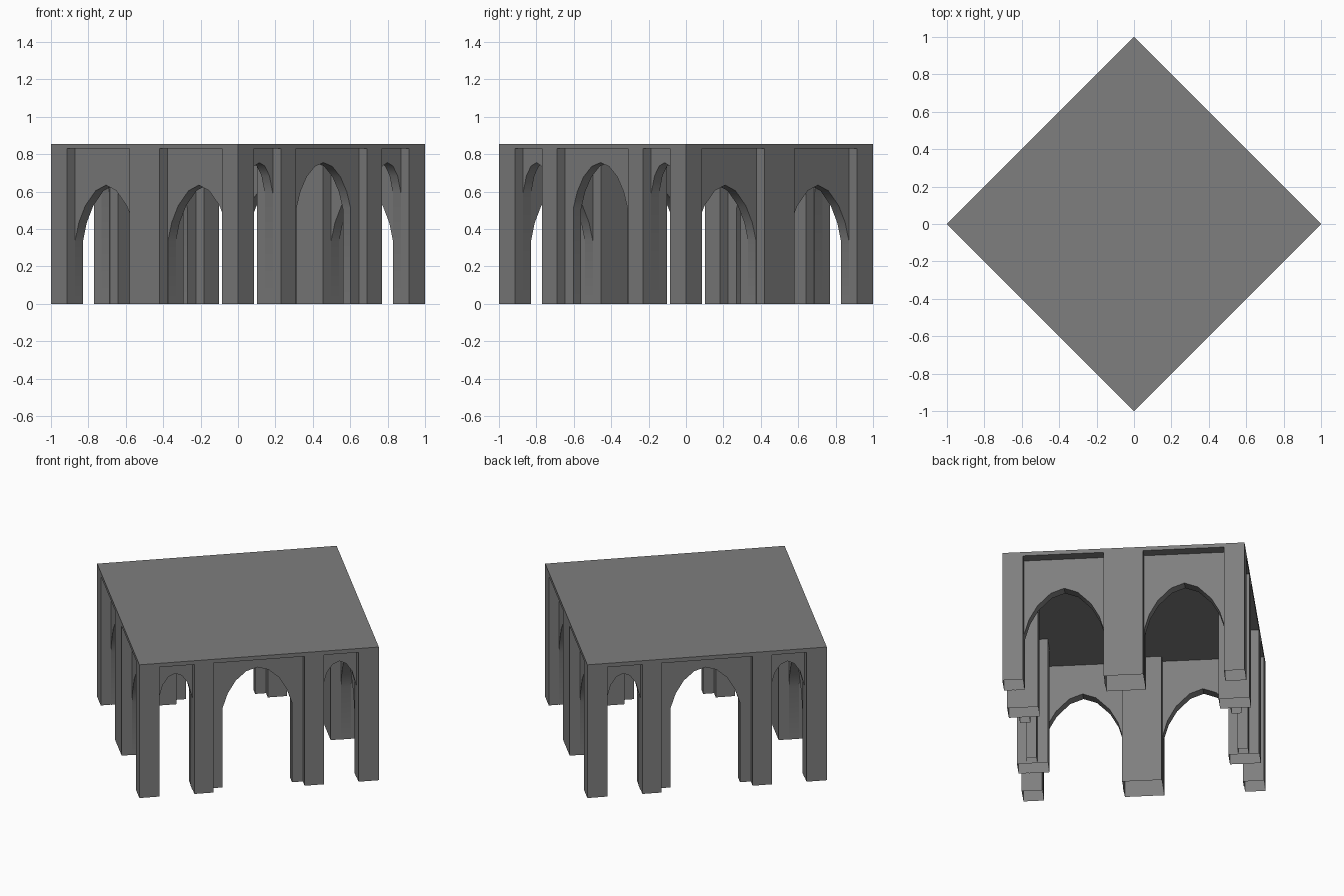
import bpy, bmesh
from math import radians
from mathutils import Matrix

if "Cube" in bpy.data.objects:
    bpy.data.objects.remove(bpy.data.objects["Cube"])

H = 2 ** 0.5 / 2      # half the side of the square plan
TOP = 0.83            # underside of roof slab
ROOF = 0.855

stone = bpy.data.materials.new("dark_stone")
stone.diffuse_color = (0.21, 0.21, 0.21, 1)
stone.use_nodes = True
stone.node_tree.nodes["Principled BSDF"].inputs["Base Color"].default_value = stone.diffuse_color


def prism(name, outline, d0, d1, angle):
    """Extrude a (u, z) facade outline from depth d0 to d1; open where it meets the floor."""
    bm = bmesh.new()
    front = [bm.verts.new((u, -H + d0, z)) for u, z in outline]
    back = [bm.verts.new((u, -H + d1, z)) for u, z in outline]
    bm.faces.new(front)
    bm.faces.new(back[::-1])
    n = len(outline)
    for i in range(n):
        j = (i + 1) % n
        bm.faces.new((front[i], back[i], back[j], front[j]))
    bmesh.ops.recalc_face_normals(bm, faces=bm.faces)
    floor = [f for f in bm.faces if all(v.co.z < 0.001 for v in f.verts)]
    bmesh.ops.delete(bm, geom=floor, context='FACES_ONLY')
    for f in bm.faces:
        f.smooth = True
    bm.transform(Matrix.Rotation(radians(angle), 4, 'Z'))
    me = bpy.data.meshes.new(name)
    bm.to_mesh(me)
    bm.free()
    me.set_sharp_from_angle(angle=radians(33))
    me.materials.append(stone)
    ob = bpy.data.objects.new(name, me)
    bpy.context.collection.objects.link(ob)
    return ob


def rect(u0, u1, z0, z1):
    return [(u0, z0), (u1, z0), (u1, z1), (u0, z1)]


def arch_panel(name, u0, u1, half_arch, angle):
    """Recessed wall with a pointed arch whose jambs run down to the floor."""
    c, hw = (u0 + u1) / 2, half_arch[-1][0]
    curve = [(c - x, z) for x, z in half_arch[::-1]]
    curve += [(c + x, z) for x, z in half_arch[1:]]
    outline = [(u0, 0), (c - hw, 0)] + curve + [(c + hw, 0), (u1, 0)]
    prism(name, outline + [(u1, TOP), (u0, TOP)], 0.06, 0.12, angle)


# Half-arch profiles, apex to springing: (offset from centre, height)
LOW = [(0, .635), (.078, .605), (.156, .525), (.205, .435), (.234, .335)]
WIDE = [(0, .755), (.065, .735), (.127, .68), (.175, .60), (.205, .51)]
SLIM = [(0, .755), (.040, .737), (.075, .685), (.1006, .59)]

# Roof slab
prism("roof_slab", rect(-H, H, TOP, ROOF), 0, 2 * H, 45)

# Corner posts
for a in (45, 135, 225, 315):
    prism("corner_post", rect(-H, -H + 0.12, 0, TOP), 0, 0.12, a)

# Three-bay facades: wide centre arch between two slim ones
for a in (45, 225):
    for s in (-1, 1):
        u0, u1 = sorted((s * 0.269, s * 0.382))
        prism("bay_post", rect(u0, u1, 0, TOP), 0, 0.18, a)
        u0, u1 = sorted((s * 0.382, s * (H - 0.12)))
        arch_panel("slim_arch", u0, u1, SLIM, a)
    arch_panel("wide_arch", -0.269, 0.269, WIDE, a)

# Two-bay facades: broad middle pier and two low arches
for a in (135, 315):
    prism("middle_pier", rect(-0.115, 0.115, 0, TOP), 0, 0.18, a)
    for s in (-1, 1):
        u0, u1 = sorted((s * 0.115, s * (H - 0.12)))
        arch_panel("low_arch", u0, u1, LOW, a)
